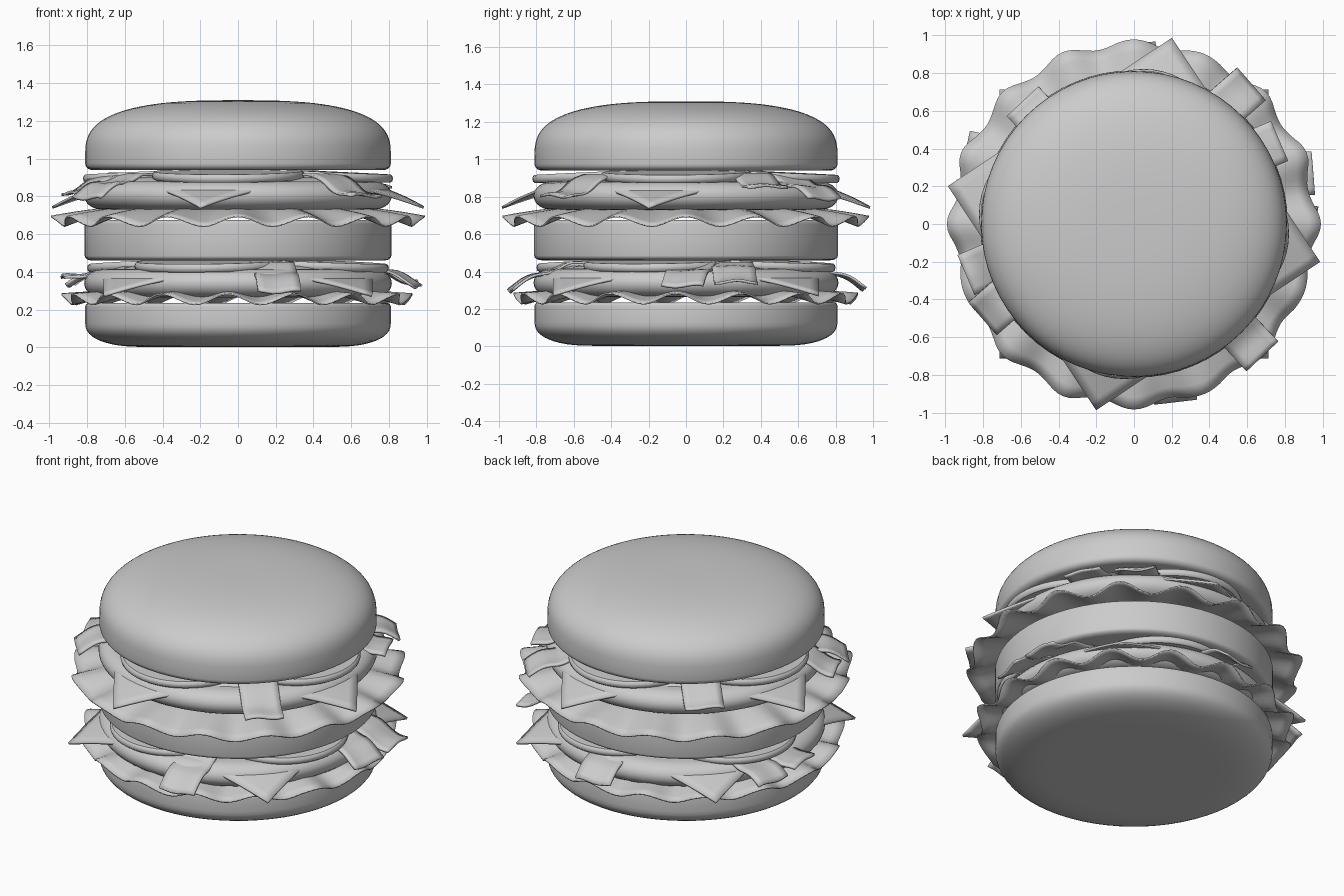
import bpy, bmesh, math, random
from math import sin, cos, pi, hypot
from mathutils import Vector, Matrix

if "Cube" in bpy.data.objects:
    bpy.data.objects.remove(bpy.data.objects["Cube"])
random.seed(4)


def finish(name, bm, thick=0, angle=40):
    bmesh.ops.remove_doubles(bm, verts=bm.verts, dist=1e-5)
    bmesh.ops.recalc_face_normals(bm, faces=bm.faces)
    me = bpy.data.meshes.new(name)
    bm.to_mesh(me)
    bm.free()
    me.shade_smooth()
    me.set_sharp_from_angle(angle=math.radians(angle))
    ob = bpy.data.objects.new(name, me)
    bpy.context.collection.objects.link(ob)
    if thick:
        mod = ob.modifiers.new("thickness", 'SOLIDIFY')
        mod.thickness = thick
        mod.offset = 0
    return ob


def lathe(name, profile, segs=64, angle=40):
    """Revolve (radius, z) points around the z axis."""
    bm = bmesh.new()
    vs = [bm.verts.new((r, 0, z)) for r, z in profile]
    es = [bm.edges.new(p) for p in zip(vs, vs[1:])]
    bmesh.ops.spin(bm, geom=vs + es, cent=(0, 0, 0), axis=(0, 0, 1),
                   angle=2 * pi, steps=segs)
    return finish(name, bm, 0, angle)


def corner(r, z, dr, dz, a0, a1, n=8, p=1.0):
    """Elliptical arc of profile points about (r, z); p < 1 makes it squarer."""
    pts = []
    for i in range(n + 1):
        a = math.radians(a0 + (a1 - a0) * i / n)
        c, s = cos(a), sin(a)
        pts.append((r + dr * math.copysign(abs(c) ** p, c),
                    z + dz * math.copysign(abs(s) ** p, s)))
    return pts


def sheet(name, nu, nv, func, thick):
    """Grid surface from func(u, v), u and v in 0..1."""
    bm = bmesh.new()
    g = [[bm.verts.new(func(i / nu, j / nv)) for j in range(nv + 1)]
         for i in range(nu + 1)]
    for i in range(nu):
        for j in range(nv):
            bm.faces.new((g[i][j], g[i + 1][j], g[i + 1][j + 1], g[i][j + 1]))
    return finish(name, bm, thick)


# Buns
lathe("bottom_bun", [(0, 0.003)] + corner(0.50, 0.13, 0.31, 0.127, -90, 0, 12, 0.85)
      + corner(0.79, 0.215, 0.02, 0.02, 0, 90, 4) + [(0, 0.235)])
lathe("middle_bun", [(0, 0.46)] + corner(0.77, 0.485, 0.042, 0.025, -90, 0, 5)
      + corner(0.79, 0.655, 0.022, 0.02, 0, 90, 4) + [(0, 0.675)])
lathe("top_bun", [(0, 0.94)] + corner(0.77, 0.975, 0.04, 0.035, -90, 0, 5)
      + corner(0, 1.02, 0.81, 0.29, 0, 90, 24, 0.72))


def lettuce(name, z, drop, radius, amp, phase):
    """Frilled disc with sixteen waves that grow toward the rim."""
    jit = [random.uniform(-0.012, 0.012) for _ in range(16)]

    def f(u, v):
        a = u * 2 * pi
        t = max(0, (v - 0.55) / 0.45)
        w = cos(16 * (a - phase))
        k = jit[int(u * 16 + 0.5) % 16] * max(0, w)
        r = v * (radius + (0.022 * w + k) * t)
        return (r * cos(a), r * sin(a), z - drop * t ** 1.6 + amp * w * t ** 1.3)
    return sheet(name, 192, 16, f, 0.008)


lettuce("lower_lettuce", 0.30, 0.045, 0.91, 0.028, -0.06)
lettuce("upper_lettuce", 0.745, 0.077, 0.96, 0.026, 0)

# Patties
for name, z in (("lower_patty", 0.34), ("upper_patty", 0.805)):
    lathe(name, [(0, z - 0.075)] + corner(0.72, z, 0.095, 0.075, -90, 90, 14) + [(0, z + 0.075)])


def cheese(name, z, rot, half):
    """Square slice whose corners droop over the patty."""
    def f(u, v):
        x, y = (2 * u - 1) * half, (2 * v - 1) * half
        d = max(0, (hypot(x, y) - 0.63) / 0.37)
        return Matrix.Rotation(rot, 3, 'Z') @ Vector((x, y, z - 0.15 * d ** 1.1))
    return sheet(name, 28, 28, f, 0.014)


cheese("lower_cheese", 0.425, 0, 0.71)
cheese("upper_cheese", 0.893, math.radians(33.5), 0.71)


def tomatoes(prefix, z, start):
    """Four overlapping slices, tilted gently outward."""
    for i in range(4):
        a = math.radians(start + 90 * i)
        ob = lathe(f"{prefix}_tomato_{i + 1}",
                   [(0, -0.022)] + corner(0.39, 0, 0.015, 0.022, -80, 80, 4) + [(0, 0.022)], 48)
        ob.location = (0.42 * cos(a), 0.42 * sin(a), z)
        ob.rotation_euler = Matrix.Rotation(0.045, 3, Vector((-sin(a), cos(a), 0))).to_euler()


tomatoes("lower", 0.437, -110)
tomatoes("upper", 0.912, -97)


def bacon(name, a, b, z, drop, width=0.23):
    """Rippled strip from a to b with drooping ends."""
    a, b = Vector(a), Vector(b)
    d = (b - a).normalized()
    side = Vector((-d.y, d.x))
    ph = random.uniform(0, 6)

    def f(u, v):
        c = a.lerp(b, u)
        p = c + side * (v - 0.5) * width
        t = max(0, (c.length - 0.66) / 0.3)
        ripple = 0.016 * sin(42 * u + ph) * min(1, 2 * t) + 0.008 * cos(2 * pi * v + ph) * t
        return (p.x, p.y, z - drop * min(t, 1.1) + ripple)
    return sheet(name, 72, 6, f, 0.014)


bacon("lower_bacon_1", (0.22, -0.94), (0.0, 0.95), 0.447, 0.14)
bacon("lower_bacon_2", (0.95, -0.02), (-0.89, 0.38), 0.443, 0.11)
bacon("lower_bacon_3", (0.95, 0.27), (-0.93, 0.12), 0.445, 0.09)
bacon("upper_bacon_1", (0.68, -0.70), (-0.59, 0.65), 0.915, 0.12)
bacon("upper_bacon_2", (-0.80, -0.50), (0.62, 0.74), 0.915, 0.12)
bacon("upper_bacon_3", (-0.89, -0.27), (0.77, 0.44), 0.92, 0.11)
